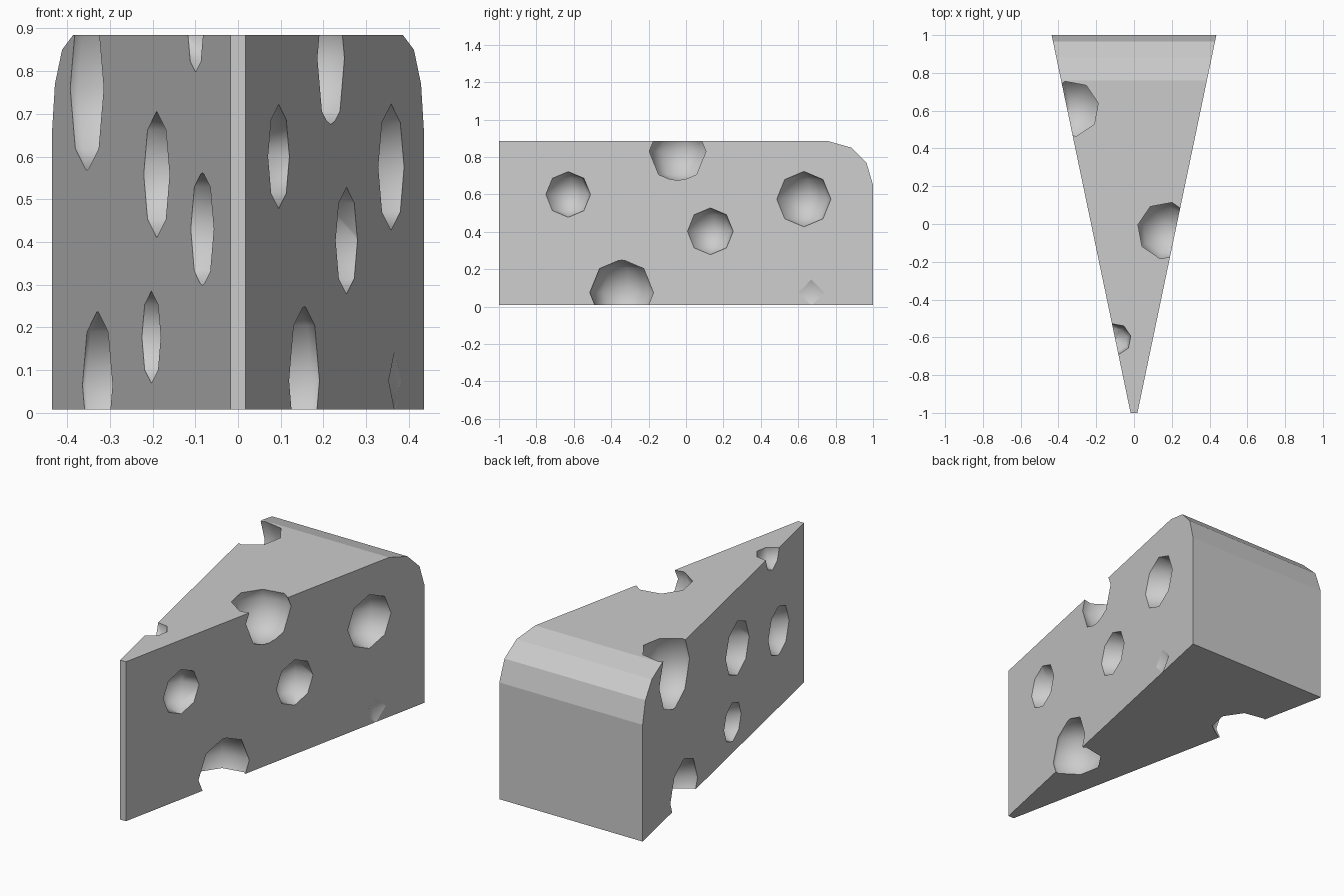
import bpy, bmesh, math
from mathutils import Matrix

if "Cube" in bpy.data.objects:
    bpy.data.objects.remove(bpy.data.objects["Cube"])

TIP, BACK = 0.018, 0.436          # half widths at the front tip and the rind


def half_width(y):
    return TIP + (BACK - TIP) * (y + 1) / 2


def add_object(name, bm):
    mesh = bpy.data.meshes.new(name)
    bm.to_mesh(mesh)
    bm.free()
    obj = bpy.data.objects.new(name, mesh)
    bpy.context.collection.objects.link(obj)
    return obj


# Wedge: side profile (y, z) with a rounded rind edge, tapering to the tip
profile = [(-1, 0.008), (1, 0.008), (1, 0.65), (0.965, 0.77), (0.885, 0.85), (0.76, 0.885), (-1, 0.885)]
bm = bmesh.new()
left, right = [[bm.verts.new((s * half_width(y), y, z)) for y, z in profile] for s in (-1, 1)]
bm.faces.new(left)
bm.faces.new(right[::-1])
n = len(profile)
for i in range(n):
    j = (i + 1) % n
    bm.faces.new((left[i], right[i], right[j], left[j]))
bmesh.ops.recalc_face_normals(bm, faces=bm.faces)
wedge = add_object("cheese_wedge", bm)

# Holes: side (1 right, -1 left), y, z, radius, inset of the centre from the wall
holes = [
    (1, -0.63, 0.60, 0.122, 0.0),
    (1, -0.035, 0.83, 0.175, 0.05),
    (1, 0.13, 0.403, 0.125, 0.0),
    (1, 0.63, 0.575, 0.148, 0.0),
    (1, -0.34, 0.075, 0.182, 0.02),
    (1, 0.65, 0.075, 0.13, -0.103),
    (-1, 0.61, 0.76, 0.2, 0.02),
    (-1, -0.175, 0.558, 0.148, 0.0),
    (-1, -0.69, 0.43, 0.14, -0.02),
    (-1, -0.115, 0.177, 0.108, 0.0),
    (-1, 0.49, 0.065, 0.176, 0.01),
    (-1, -0.61, 0.883, 0.085, 0.0),
]
slope = math.atan2(BACK - TIP, 2)
for k, (side, y, z, r, inset) in enumerate(holes):
    bm = bmesh.new()
    x = side * (half_width(y) - inset)
    turn = Matrix.Translation((x, y, z)) @ Matrix.Rotation(-side * slope, 4, 'Z')
    bmesh.ops.create_uvsphere(bm, u_segments=8, v_segments=4, radius=r, matrix=turn)
    for f in bm.faces:
        f.smooth = True
    cutter = add_object(f"hole_cutter_{k}", bm)
    cutter.hide_render = True
    mod = wedge.modifiers.new("hole", 'BOOLEAN')
    mod.operation, mod.solver, mod.object = 'DIFFERENCE', 'EXACT', cutter
    bpy.context.view_layer.objects.active = wedge
    bpy.ops.object.modifier_apply(modifier=mod.name)
    bpy.data.objects.remove(cutter)
